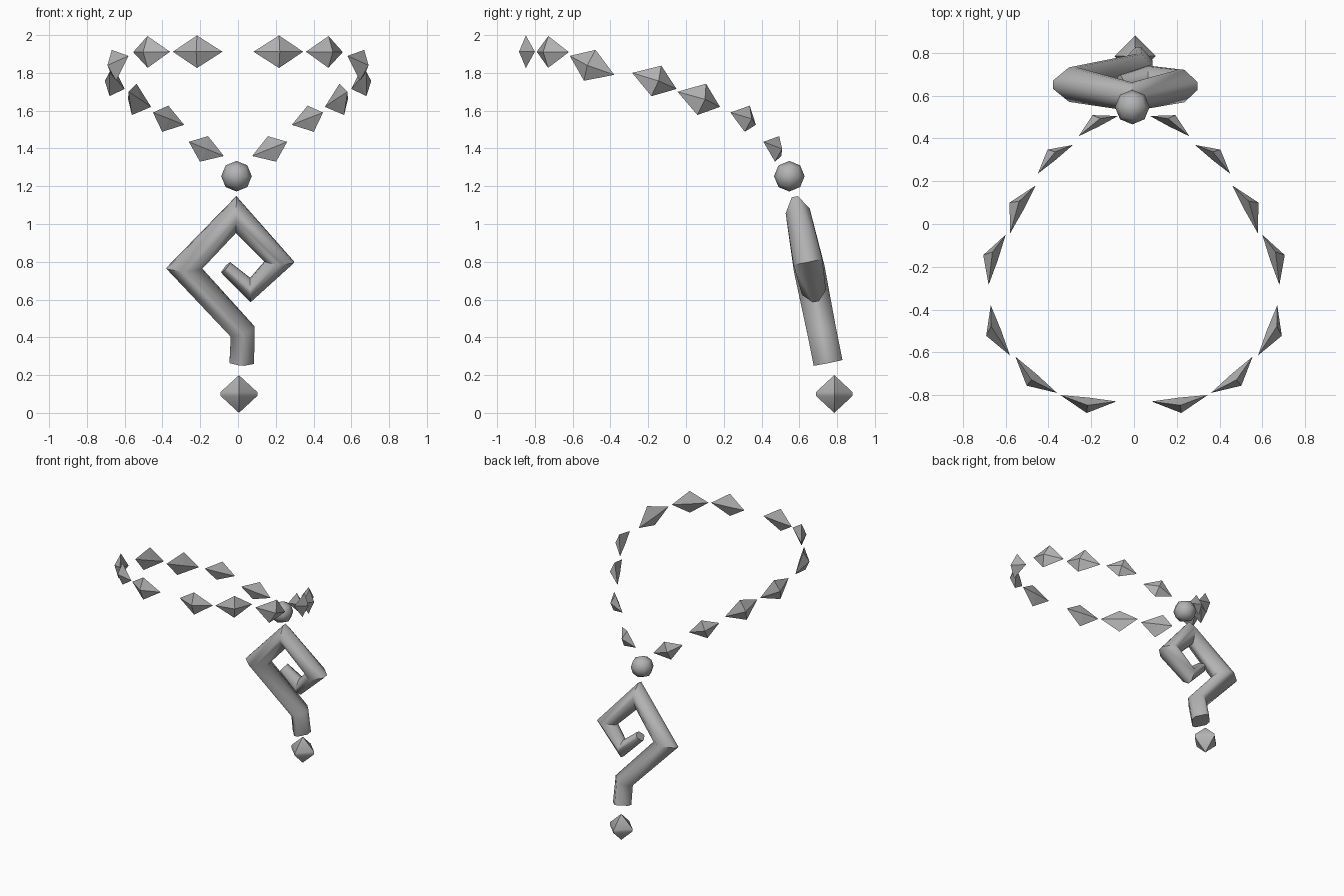
import bpy, bmesh, math
from mathutils import Vector

if "Cube" in bpy.data.objects:
    bpy.data.objects.remove(bpy.data.objects["Cube"])

grey = bpy.data.materials.new("stone_grey")
grey.diffuse_color = (0.45, 0.45, 0.45, 1)
grey.use_nodes = True
grey.node_tree.nodes["Principled BSDF"].inputs["Base Color"].default_value = grey.diffuse_color


def finish(name, bm, smooth=None):
    bmesh.ops.recalc_face_normals(bm, faces=bm.faces[:])
    me = bpy.data.meshes.new(name)
    bm.to_mesh(me)
    bm.free()
    me.materials.append(grey)
    ob = bpy.data.objects.new(name, me)
    bpy.context.collection.objects.link(ob)
    if smooth:
        bpy.ops.object.select_all(action='DESELECT')
        ob.select_set(True)
        bpy.context.view_layer.objects.active = ob
        bpy.ops.object.shade_smooth_by_angle(angle=math.radians(smooth))
    return ob


# necklace beads: flattened octahedra with tips bent inward, mirrored across x
def add_bead(bm, a, b):
    a, b = Vector(a), Vector(b)
    t = (b - a).normalized()
    length = (b - a).length
    up = Vector((0, 0, 1))
    up = (up - t * up.dot(t)).normalized()
    out = t.cross(up)
    mid = (a + b) / 2
    if out.dot(mid - Vector((0, -0.2, mid.z))) < 0:
        out = -out
    h = up * length * 0.325
    d = out * length * 0.125
    top, bot, front, back, p, q = [bm.verts.new(v) for v in (
        mid + d + h, mid + d - h, mid + 2.1 * d, mid - 0.1 * d, a, b)]
    for pole in (top, bot):
        for side in (front, back):
            for tip in (p, q):
                bm.faces.new((pole, side, tip))


tips = [((-.075, .505, 1.36), (-.26, .41, 1.435)),
        ((-.285, .37, 1.525), (-.45, .235, 1.59)),
        ((-.46, .18, 1.62), (-.58, -.045, 1.70)),
        ((-.60, -.05, 1.715), (-.68, -.285, 1.80)),
        ((-.67, -.38, 1.79), (-.58, -.615, 1.89)),
        ((-.555, -.62, 1.91), (-.36, -.79, 1.912)),
        ((-.345, -.80, 1.912), (-.082, -.83, 1.912))]
bm = bmesh.new()
for a, b in tips:
    add_bead(bm, a, b)
beads = finish("necklace_beads", bm)
beads.modifiers.new("mirror", 'MIRROR').use_mirror_merge = False

# round bead above the pendant: cube divided once and pushed to a sphere
bm = bmesh.new()
bmesh.ops.create_cube(bm, size=1)
bmesh.ops.subdivide_edges(bm, edges=bm.edges[:], cuts=1, use_grid_fill=True)
for v in bm.verts:
    v.co = v.co.normalized() * 0.081 + Vector((-.008, .547, 1.253))
finish("round_bead", bm, 60)

# spiral pendant: faceted bar swept along a squared spiral, leaning back
# (x, z, width, depth) along the centre line
path = [(.02, .265, .13, .155), (.025, .43, .125, .155), (-.285, .765, .135, .165),
        (-.01, 1.05, .13, .13), (.22, .80, .11, .155), (.065, .65, .09, .13),
        (-.065, .77, .07, .09)]
section = [(1, .25), (.2, 1), (-.2, 1), (-1, .25),
           (-1, -.25), (-.2, -1), (.2, -1), (1, -.25)]
lean = math.atan(0.2)
pts = [Vector((p[0], p[1])) for p in path]
bm = bmesh.new()
rings = []
for i, (x, z, w, d) in enumerate(path):
    d0 = (pts[max(i, 1)] - pts[max(i, 1) - 1]).normalized()
    j = min(i, len(pts) - 2)
    d1 = (pts[j + 1] - pts[j]).normalized()
    n = Vector((-d0.y - d1.y, d0.x + d1.x)).normalized()
    miter = n.dot(Vector((-d0.y, d0.x)))
    ring = []
    for u, v in section:
        s = u * w / 2 / miter
        px, pz, dep = x + n.x * s, z + n.y * s, v * d / 2
        ring.append(bm.verts.new((
            px,
            .595 + (1.05 - pz) * .2 + dep * math.cos(lean),
            pz + dep * math.sin(lean))))
    rings.append(ring)
for r0, r1 in zip(rings, rings[1:]):
    for k in range(8):
        bm.faces.new((r0[k], r0[(k + 1) % 8], r1[(k + 1) % 8], r1[k]))
bm.faces.new(rings[0])
bm.faces.new(rings[-1])
finish("spiral_pendant", bm, 60)

# hanging gem: octahedron with a narrow blunted girdle
bm = bmesh.new()
c = Vector((.005, .785, .1))
poles = [bm.verts.new(c + Vector((0, 0, s * .1))) for s in (1, -1)]
girdle = [[bm.verts.new(c + Vector((.097 * math.cos(k * math.pi / 2),
                                    .097 * math.sin(k * math.pi / 2), s * .01)))
           for k in range(4)] for s in (1, -1)]
for k in range(4):
    m = (k + 1) % 4
    bm.faces.new((girdle[0][k], girdle[0][m], girdle[1][m], girdle[1][k]))
    for pole, ring in zip(poles, girdle):
        bm.faces.new((pole, ring[k], ring[m]))
finish("hanging_gem", bm, 40)
